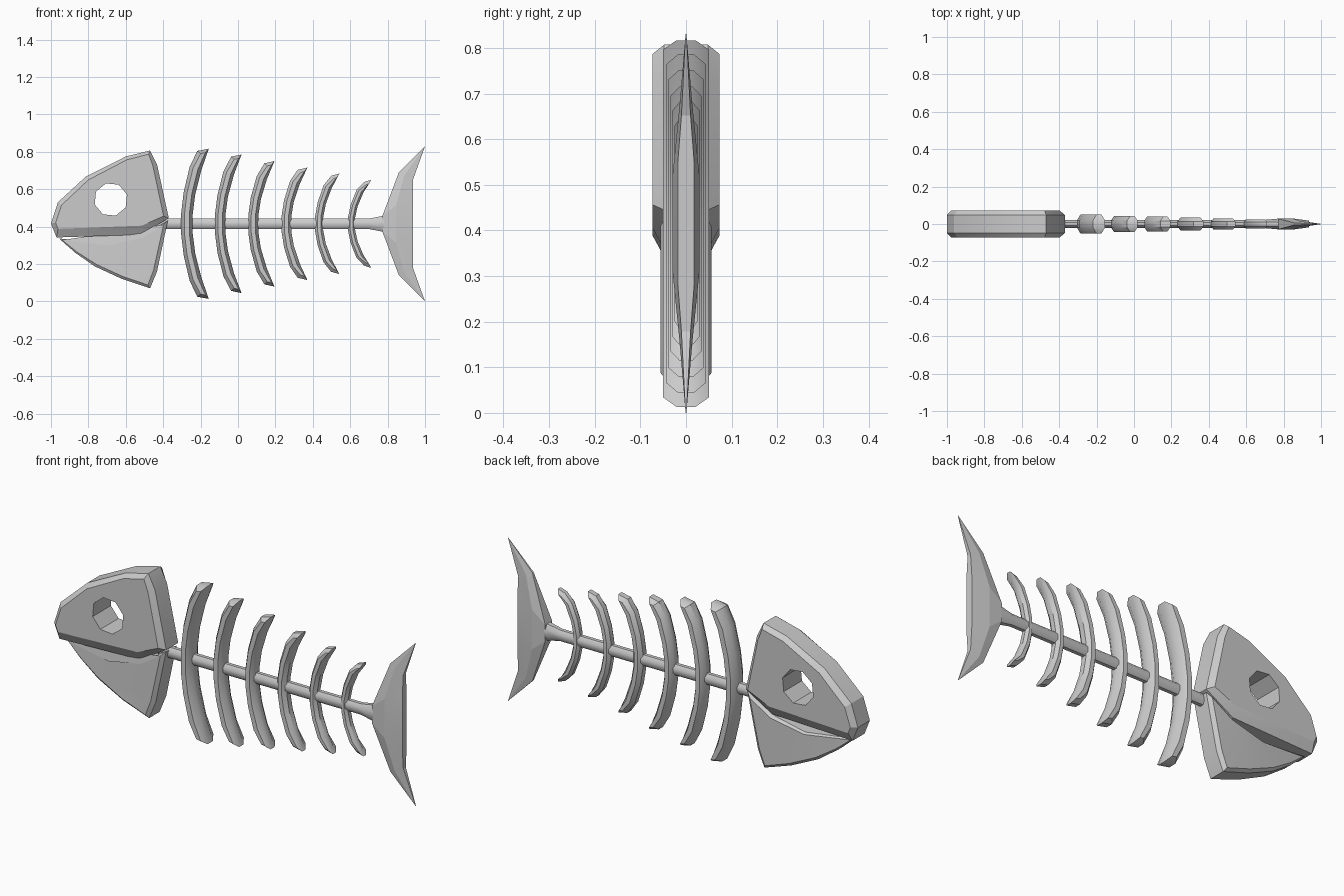
import bpy, bmesh, math

if "Cube" in bpy.data.objects:
    bpy.data.objects.remove(bpy.data.objects["Cube"])


def loft(name, rings, angle=30):
    """Skin a list of equal-length rings, cap both ends."""
    bm = bmesh.new()
    vs = [[bm.verts.new(p) for p in r] for r in rings]
    n = len(rings[0])
    for a, b in zip(vs, vs[1:]):
        for i in range(n):
            j = (i + 1) % n
            bm.faces.new((a[i], a[j], b[j], b[i]))
    caps = [bm.faces.new(vs[0]), bm.faces.new(vs[-1])]
    bmesh.ops.triangulate(bm, faces=caps)
    bmesh.ops.remove_doubles(bm, verts=bm.verts, dist=0.0005)
    bmesh.ops.recalc_face_normals(bm, faces=bm.faces)
    me = bpy.data.meshes.new(name)
    bm.to_mesh(me)
    bm.free()
    ob = bpy.data.objects.new(name, me)
    bpy.context.collection.objects.link(ob)
    bpy.ops.object.select_all(action='DESELECT')
    ob.select_set(True)
    bpy.context.view_layer.objects.active = ob
    bpy.ops.object.shade_smooth_by_angle(angle=math.radians(angle))
    return ob


def bevelled_plate(name, outer, inner, y_out, y_in, taper=lambda x: 1, angle=30):
    """Side profile with a chamfered rim on both sides."""
    layers = ((inner, -y_in), (outer, -y_out), (outer, y_out), (inner, y_in))
    return loft(name, [[(x, y * taper(x), z) for x, z in prof] for prof, y in layers], angle)


C = 0.415  # height of the spine axis

# Skull
skull_outer = [(-1.0, .417), (-.963, .53), (-.813, .668), (-.60, .775), (-.47, .807),
               (-.433, .733), (-.37, .445), (-.52, .357), (-.97, .342)]
skull_inner = [(-.975, .42), (-.943, .515), (-.80, .65), (-.595, .757), (-.478, .787),
               (-.455, .725), (-.398, .456), (-.515, .405), (-.962, .388)]
skull = bevelled_plate("skull", skull_outer, skull_inner, .048, .073, angle=20)

# Eye socket cut straight through the skull
bpy.ops.mesh.primitive_cylinder_add(vertices=8, radius=.09, depth=.5,
                                    location=(-.68, 0, .545),
                                    rotation=(math.pi / 2, math.radians(28), 0))
cutter = bpy.context.object
cutter.name = "eye_cutter"
cutter.hide_render = True
mod = skull.modifiers.new("eye_socket", 'BOOLEAN')
mod.operation = 'DIFFERENCE'
mod.solver = 'EXACT'
mod.object = cutter
bpy.context.view_layer.objects.active = skull
bpy.ops.object.modifier_apply(modifier=mod.name)
bpy.data.objects.remove(cutter)

# Jaw, narrowing to the front
jaw_outer = [(-.957, .337), (-.87, .26), (-.765, .187), (-.62, .12), (-.47, .07),
             (-.433, .16), (-.375, .432), (-.51, .352), (-.695, .308)]
jaw_inner = [(-.94, .328), (-.862, .265), (-.757, .198), (-.615, .133), (-.482, .088),
             (-.452, .165), (-.398, .41), (-.51, .34), (-.695, .300)]
bevelled_plate("jaw", jaw_outer, jaw_inner, .042, .056,
               lambda x: 1 - .65 * max(0, (-.5 - x) / .457) ** 1.5)


# Spine, flaring into the tail
def ring_x(x, ry, rz, n=8):
    return [(x, ry * math.cos(a), C + rz * math.sin(a))
            for a in (math.tau * (i + .5) / n for i in range(n))]


loft("spine", [ring_x(-.44, .024, .03), ring_x(.70, .024, .03),
               ring_x(.77, .031, .045), ring_x(.83, .028, .07)], 40)


# Ribs: swept-back bows shrinking toward the tail
def rib(name, x0, half, rx, ry):
    rings = []
    for t in (-1, -.72, -.4, -.13, .13, .4, .72, 1):
        cx = x0 + .088 * abs(t) ** 1.9
        s = 1 if t > 0 else -1
        ring = []
        for i in range(8):
            a = math.tau * (i + .5) / 8
            u, v = 1.08 * math.cos(a), 1.08 * math.sin(a)
            lean = -u * rx * .45 * t * (abs(t) < 1)
            tip = s * (.006 * u - .03 * abs(v)) if abs(t) == 1 else 0
            ring.append((cx + u * rx, v * ry, C + t * (half + .012) + lean + tip))
        rings.append(ring)
    return loft(name, rings, 35)


RIBS = [(-.275, .396, .031, .051), (-.097, .365, .028, .043), (.08, .33, .027, .040),
        (.257, .295, .026, .034), (.432, .263, .022, .030), (.605, .230, .019, .025)]
for k, args in enumerate(RIBS):
    rib(f"rib_{k + 1}", *args)

# Tail fin: (x, z above axis, half thickness) at leading edge, ridge and trailing edge
upper = [[(.997, .412, .001), (.999, .4135, .001), (1.0, .415, .001)],
         [(.86, .275, .005), (.89, .26, .014), (.936, .237, .010)],
         [(.772, .042, .028), (.845, .10, .030), (.936, .132, .018)]]


def fin_ring(row, s):
    near = [(x, -y, C + s * z) for x, z, y in row]
    far = [(x, y, C + s * z) for x, z, y in reversed(row)]
    return near + far


loft("tail_fin", [fin_ring(r, 1) for r in upper] +
     [fin_ring(r, -1) for r in reversed(upper)], 5)
